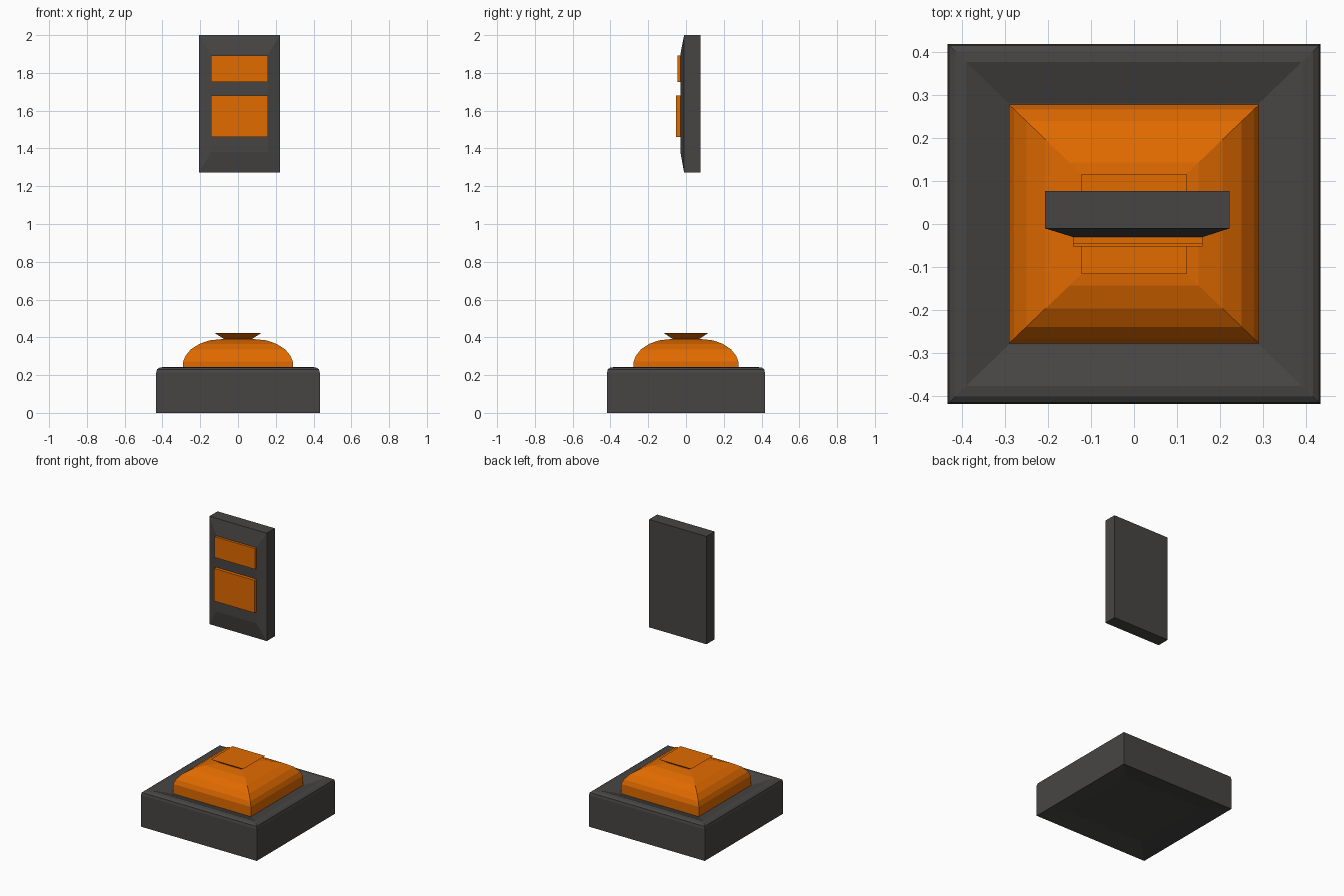
import bpy, bmesh

if "Cube" in bpy.data.objects:
    bpy.data.objects.remove(bpy.data.objects["Cube"])

def material(name, color):
    m = bpy.data.materials.new(name)
    m.diffuse_color = color
    m.use_nodes = True
    m.node_tree.nodes["Principled BSDF"].inputs["Base Color"].default_value = m.diffuse_color
    return m

ORANGE = material("orange", (0.75, 0.145, 0.0, 1))
DARK = material("dark_grey", (0.062, 0.06, 0.057, 1))

def loft(name, rings, mat):
    """Stack rectangles (x0, x1, y0, y1, z) and cap both ends."""
    bm = bmesh.new()
    loops = []
    for x0, x1, y0, y1, z in rings:
        loops.append([bm.verts.new(p) for p in
                      ((x0, y0, z), (x1, y0, z), (x1, y1, z), (x0, y1, z))])
    for a, b in zip(loops, loops[1:]):
        for i in range(4):
            j = (i + 1) % 4
            bm.faces.new((a[i], a[j], b[j], b[i]))
    bm.faces.new(loops[0][::-1])
    bm.faces.new(loops[-1])
    bmesh.ops.recalc_face_normals(bm, faces=bm.faces)
    me = bpy.data.meshes.new(name)
    bm.to_mesh(me)
    bm.free()
    me.materials.append(mat)
    ob = bpy.data.objects.new(name, me)
    bpy.context.collection.objects.link(ob)
    return ob

def square_loft(name, profile, depth, mat):
    return loft(name, [(-r, r, -r * depth, r * depth, z) for r, z in profile], mat)

def wall_loft(name, rings, mat):
    """Loft along y: rings are (x0, x1, z0, z1, y)."""
    ob = loft(name, rings, mat)
    for v in ob.data.vertices:
        x, z, y = v.co
        v.co = (x, y, z)
    ob.data.flip_normals()
    return ob

# Square base: recessed underside, rounded rim, top sloping in towards the dome
square_loft("base", [(0.29, 0.022), (0.433, 0.0), (0.433, 0.213),
                     (0.429, 0.23), (0.415, 0.24), (0.39, 0.243),
                     (0.29, 0.207)], 0.965, DARK)

# Domed cushion with narrow neck and flared cap
square_loft("dome", [(0.29, 0.195), (0.29, 0.272), (0.278, 0.302),
                     (0.25, 0.336), (0.205, 0.365), (0.15, 0.384), (0.09, 0.39),
                     (0.072, 0.39), (0.122, 0.422)], 0.955, ORANGE)

# Floating panel with chamfered front
wall_loft("panel", [(-0.207, 0.222, 1.272, 2.0, 0.077),
                    (-0.207, 0.222, 1.272, 2.0, -0.01),
                    (-0.142, 0.16, 1.382, 1.898, -0.03)], DARK)

# Raised plates on the panel
for name, z0, z1, y in (("upper_plate", 1.753, 1.893, -0.046),
                        ("lower_plate", 1.461, 1.681, -0.052)):
    wall_loft(name, [(-0.142, 0.159, z0, z1, -0.02),
                     (-0.142, 0.159, z0, z1, y)], ORANGE)
